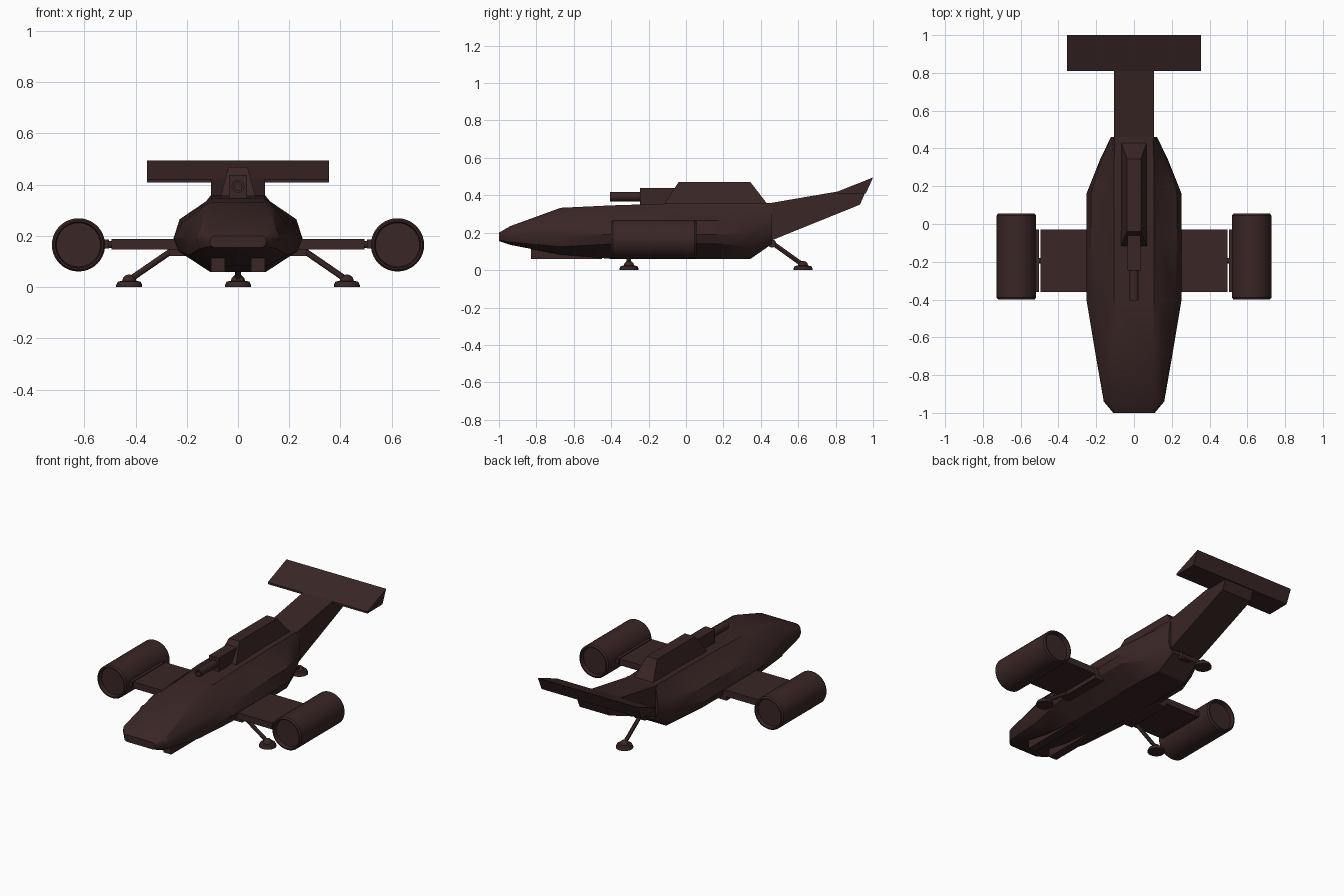
import bpy, bmesh, math
from mathutils import Vector

if "Cube" in bpy.data.objects:
    bpy.data.objects.remove(bpy.data.objects["Cube"])

paint = bpy.data.materials.new("dark brown")
paint.diffuse_color = (0.042, 0.019, 0.019, 1)
paint.use_nodes = True
paint.node_tree.nodes["Principled BSDF"].inputs["Base Color"].default_value = paint.diffuse_color


def finish(name, bm, smooth=True):
    bmesh.ops.remove_doubles(bm, verts=bm.verts, dist=1e-5)
    bmesh.ops.recalc_face_normals(bm, faces=bm.faces)
    me = bpy.data.meshes.new(name)
    bm.to_mesh(me)
    bm.free()
    me.materials.append(paint)
    ob = bpy.data.objects.new(name, me)
    bpy.context.collection.objects.link(ob)
    if smooth:
        bpy.ops.object.select_all(action='DESELECT')
        bpy.context.view_layer.objects.active = ob
        ob.select_set(True)
        bpy.ops.object.shade_smooth_by_angle(angle=math.radians(30))
    return ob


def loft(name, rings, smooth=False):
    """Skin a list of closed rings and cap both ends."""
    bm = bmesh.new()
    rows = [[bm.verts.new(p) for p in r] for r in rings]
    n = len(rows[0])
    for a, b in zip(rows, rows[1:]):
        for i in range(n):
            j = (i + 1) % n
            bm.faces.new((a[i], a[j], b[j], b[i]))
    bm.faces.new(rows[0])
    bm.faces.new(rows[-1])
    return finish(name, bm, smooth)


def box(name, x, y, z):
    return loft(name, [[(x[0], v, z[0]), (x[1], v, z[0]), (x[1], v, z[1]), (x[0], v, z[1])] for v in y])


def lathe(name, profile, base, axis, n=32):
    """Revolve (radius, distance) points around an axis through base."""
    rot = Vector((0, 0, 1)).rotation_difference(Vector(axis))
    bm = bmesh.new()
    vs = [bm.verts.new(Vector(base) + rot @ Vector((r, 0, h))) for r, h in profile]
    es = [bm.edges.new(p) for p in zip(vs, vs[1:])]
    bmesh.ops.spin(bm, geom=vs + es, cent=base, axis=axis, angle=2 * math.pi, steps=n)
    return finish(name, bm)


def rod(name, a, b, r):
    d = Vector(b) - Vector(a)
    return lathe(name, [(0, 0), (r, 0), (r, d.length), (0, d.length)], a, d.normalized(), 12)


# hull: half sections (x, z) from belly to roof at each y
stations = [
    (-1.00, [(.095, .155), (.105, .16), (.11, .175), (.108, .19), (.10, .198), (.09, .20)]),
    (-0.94, [(.125, .135), (.150, .15), (.16, .18), (.158, .21), (.145, .228), (.12, .235)]),
    (-0.67, [(.115, .083), (.190, .125), (.207, .19), (.195, .24), (.135, .318), (.10, .333)]),
    (-0.40, [(.110, .06), (.232, .14), (.252, .19), (.22, .25), (.13, .325), (.105, .346)]),
    (-0.08, [(.110, .06), (.235, .145), (.252, .19), (.228, .265), (.125, .335), (.105, .356)]),
    (0.16, [(.110, .06), (.235, .145), (.252, .19), (.228, .265), (.125, .335), (.105, .36)]),
    (0.345, [(.100, .06), (.150, .12), (.178, .19), (.170, .265), (.12, .335), (.105, .36)]),
    (0.46, [(.090, .14), (.110, .165), (.122, .20), (.120, .265), (.11, .335), (.10, .36)]),
]
loft("hull", [[(x, y, z) for x, z in h] + [(-x, y, z) for x, z in reversed(h)] for y, h in stations], True)


# tail boom and tailplane, extruded across x
def across(name, prof, w):
    loft(name, [[(x, y, z) for y, z in prof] for x in (-w, w)])


across("tail_boom", [(.44, .36), (.46, .36), (.81, .42), (.99, .49), (.93, .35), (.46, .16), (.44, .16)], .106)
across("tailplane", [(.81, .408), (.81, .42), (1.0, .495), (.962, .41)], .355)

# turret housing with sloped sides, and its gun
loft("turret_housing", [
    [(-.072, -.125, .34), (.072, -.125, .34), (.072, .445, .34), (-.072, .445, .34)],
    [(-.037, -.04, .47), (.037, -.04, .47), (.037, .345, .47), (-.037, .345, .47)]])
box("gun_breech", (-.035, .035), (-.245, 0), (.35, .438))
lathe("gun_barrel", [(0, .03), (.015, .03), (.015, 0), (.025, 0), (.025, .2), (0, .2)],
      (0, -.405, .393), (0, 1, 0), 20)

# engine pods: open rims at both ends
pod = [(0, .025), (.086, .025), (.09, 0), (.097, 0), (.104, .01)]
pod += [(r, .455 - h) for r, h in reversed(pod)]

# landing foot: flat pad with a domed top
foot = [(0, 0), (.051, 0), (.051, .008), (.044, .022), (.028, .024),
        (.024, .036), (.014, .046), (0, .05)]

for s, side in ((-1, "left"), (1, "right")):
    lathe(side + "_engine_pod", pod, (s * .623, -.40, .165), (0, 1, 0), 40)
    box(side + "_wing", (s * .2, s * .495), (-.36, -.03), (.147, .188))
    box(side + "_pod_mount", (s * .503, s * .54), (-.36, -.03), (.15, .185))
    rod(side + "_wing_pin", (s * .48, -.195, .167), (s * .52, -.195, .167), .014)
    box(side + "_wing_root_fairing", (s * .19, s * .268), (-.34, -.03), (.122, .15))
    box(side + "_nose_skid", (s * .05, s * .105), (-.83, -.45), (.06, .13))
    rod(side + "_front_leg", (s * .24, -.305, .155), (s * .422, -.305, .03), .012)
    lathe(side + "_front_foot", foot, (s * .425, -.305, 0), (0, 0, 1), 20)

# rear leg under the tail
rod("rear_leg", (0, .44, .16), (0, .622, .03), .012)
rod("rear_leg_hinge", (-.035, .46, .142), (.035, .46, .142), .022)
lathe("rear_foot", foot, (0, .625, 0), (0, 0, 1), 20)
